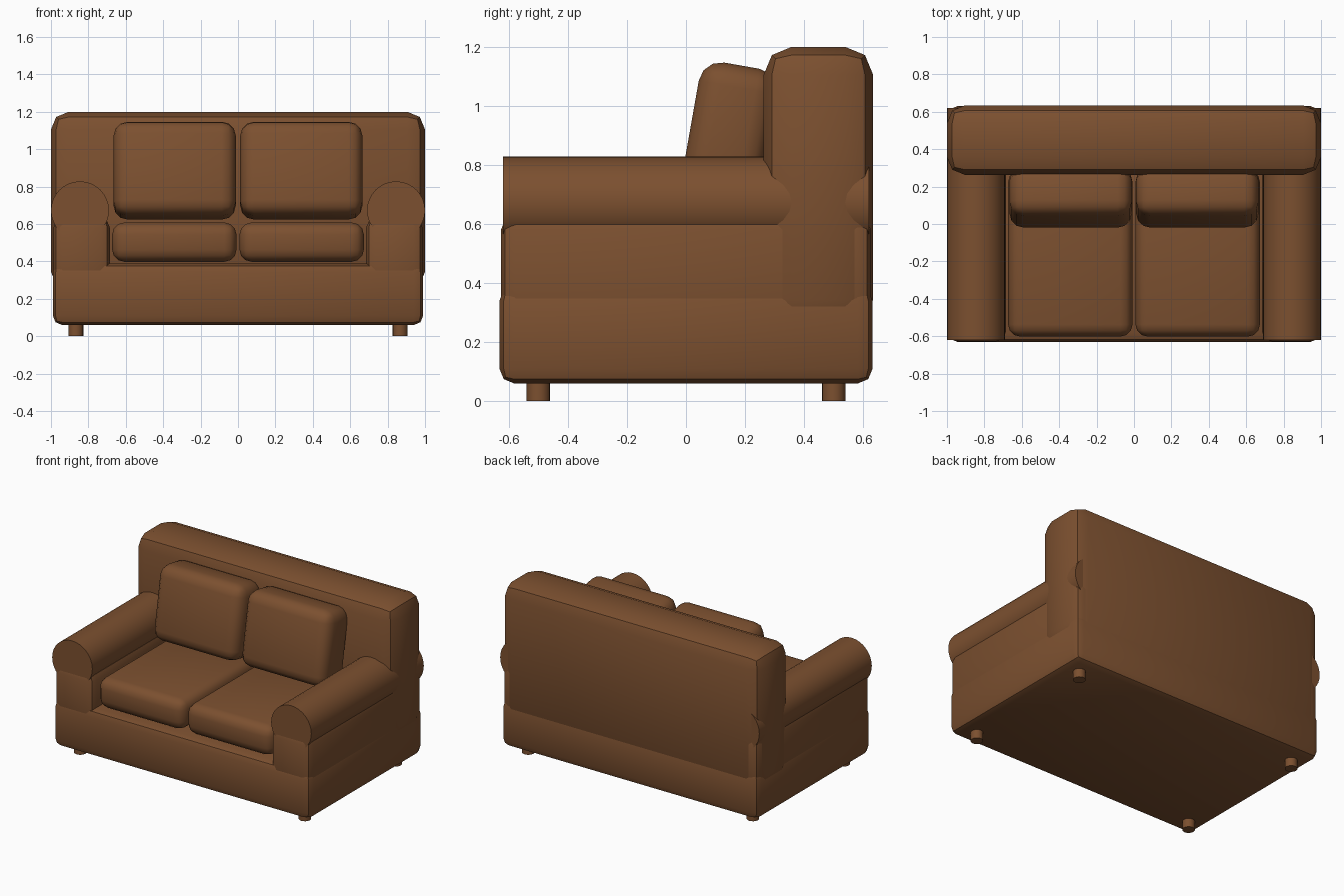
import bpy
import math

old = bpy.data.objects.get("Cube")
if old:
    bpy.data.objects.remove(old, do_unlink=True)

# One leather colour
leather = bpy.data.materials.new("brown leather")
leather.use_nodes = True
colour = (0.2, 0.08, 0.029, 1)
leather.diffuse_color = colour
bsdf = leather.node_tree.nodes["Principled BSDF"]
bsdf.inputs["Base Color"].default_value = colour
bsdf.inputs["Roughness"].default_value = 0.7


def finish(obj, name):
    obj.name = name
    obj.data.materials.append(leather)
    bpy.ops.object.shade_smooth_by_angle(angle=math.radians(35))
    return obj


def soft_box(name, x, y, z, bevel, segments=2, tilt=0):
    """Rounded box given by (low, high) ranges on each axis."""
    spans = (x, y, z)
    bpy.ops.mesh.primitive_cube_add(size=1, location=[sum(s) / 2 for s in spans])
    obj = bpy.context.object
    obj.scale = [s[1] - s[0] for s in spans]
    bpy.ops.object.transform_apply(location=False, rotation=False, scale=True)
    mod = obj.modifiers.new("rounded edges", "BEVEL")
    mod.width = bevel
    mod.segments = segments
    bpy.ops.object.modifier_apply(modifier=mod.name)
    obj.rotation_euler.x = math.radians(tilt)
    return finish(obj, name)


def cylinder(name, radius, depth, location, sides, along_y=False):
    bpy.ops.mesh.primitive_cylinder_add(
        vertices=sides, radius=radius, depth=depth, location=location,
        rotation=(math.pi / 2 if along_y else 0, 0, 0))
    return finish(bpy.context.object, name)


# Frame: base and tall backrest
soft_box("base", (-0.99, 0.99), (-0.632, 0.632), (0.06, 0.39), 0.05)
soft_box("backrest", (-1, 1), (0.263, 0.634), (0.25, 1.2), 0.095)

for side, s in (("left", 1), ("right", -1)):
    # Arm with a round bolster on top
    soft_box(side + "_arm", sorted((s * 0.685, s * 0.987)),
             (-0.627, 0.627), (0.2, 0.63), 0.05)
    cylinder(side + "_arm_roll", 0.155, 1.24, (s * 0.845, 0, 0.673), 32, True)

    # Loose cushions, the upper one leaning on the backrest
    soft_box(side + "_seat_cushion", sorted((s * 0.008, s * 0.673)),
             (-0.602, 0.29), (0.398, 0.608), 0.065, 3)
    soft_box(side + "_back_cushion", sorted((s * 0.012, s * 0.665)),
             (0.01, 0.28), (0.63, 1.14), 0.075, 3, tilt=-10)

    # Short round feet
    for end, y in (("front", -0.5), ("back", 0.5)):
        cylinder(f"{side}_{end}_foot", 0.04, 0.09, (s * 0.867, y, 0.045), 16)
